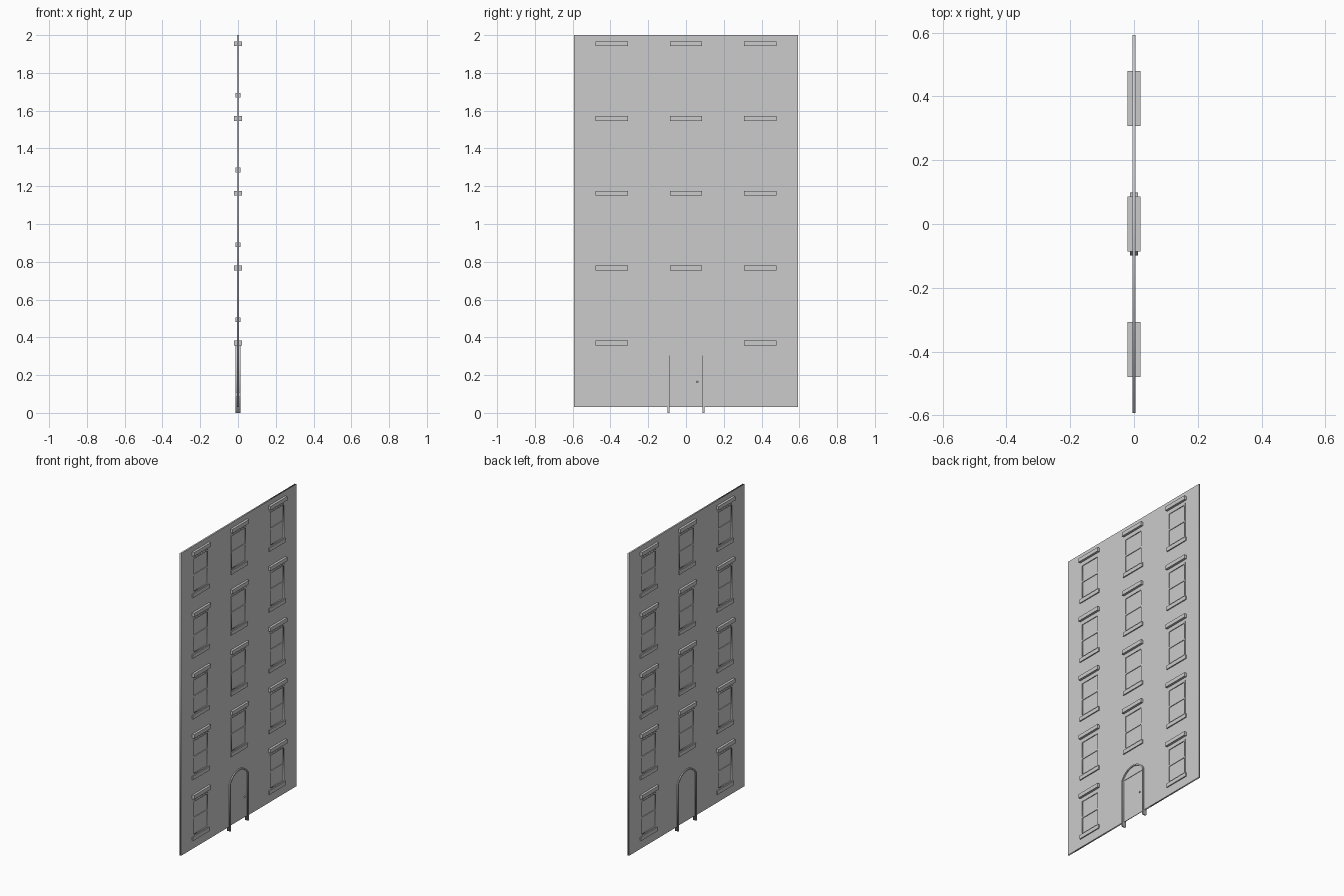
import bpy
from math import sin, cos, pi, asin

if "Cube" in bpy.data.objects:
    bpy.data.objects.remove(bpy.data.objects["Cube"])


def box(name, x, y, z):
    """Box from (min, max) pairs."""
    bpy.ops.mesh.primitive_cube_add(size=1, location=[(a + b) / 2 for a, b in (x, y, z)])
    o = bpy.context.object
    o.name = name
    o.scale = [b - a for a, b in (x, y, z)]
    return o


def plate(name, loops, half):
    """Flat plate in the y-z plane; inner loops become holes."""
    cu = bpy.data.curves.new(name, 'CURVE')
    cu.dimensions = '2D'
    cu.fill_mode = 'BOTH'
    cu.extrude = half
    for pts in loops:
        s = cu.splines.new('POLY')
        s.points.add(len(pts) - 1)
        for p, (y, z) in zip(s.points, pts):
            p.co = (y, z, 0, 1)
        s.use_cyclic_u = True
    o = bpy.data.objects.new(name, cu)
    bpy.context.collection.objects.link(o)
    o.rotation_euler = (pi / 2, 0, pi / 2)
    bpy.ops.object.select_all(action='DESELECT')
    o.select_set(True)
    bpy.context.view_layer.objects.active = o
    bpy.ops.object.convert(target='MESH')
    return bpy.context.object


def rect(y0, y1, z0, z1):
    return [(y0, z0), (y1, z0), (y1, z1), (y0, z1)]


def arch(w, spring, rise, n=14):
    """Segmental arch points, from -w to +w."""
    r = (w * w + rise * rise) / (2 * rise)
    a = asin(w / r)
    return [(r * sin(-a + 2 * a * i / n), spring + rise - r + r * cos(-a + 2 * a * i / n))
            for i in range(n + 1)]


T = 0.005                      # wall half thickness
WY, WH = 0.078, 0.23           # window half width and height
DOOR = 0.088                   # door half width
spots = [(c * 0.393, 0.11 + f * 0.396) for f in range(5) for c in (-1, 0, 1)
         if not (f == 0 and c == 0)]

# wall with a door notch and window holes
outline = ([(-0.593, 0.03), (-DOOR, 0.03)] + arch(DOOR, 0.31, 0.052)
           + [(DOOR, 0.03), (0.593, 0.03), (0.593, 2.0), (-0.593, 2.0)])
plate("wall", [outline] + [rect(y - WY, y + WY, z, z + WH) for y, z in spots], T)

# windows
for y, z in spots:
    top = z + WH
    box("lintel", (-0.02, 0.02), (y - 0.086, y + 0.086), (top + 0.018, top + 0.043))
    box("sill", (-0.012, 0.012), (y - 0.086, y + 0.086), (z - 0.025, z))
    plate("window_frame", [rect(y - WY, y + WY, z, top),
                           rect(y - WY + 0.009, y + WY - 0.009, z + 0.009, top - 0.009)], 0.0065)
    box("window_rail", (-0.0055, 0.0055), (y - WY + 0.009, y + WY - 0.009),
        (z + WH / 2 - 0.005, z + WH / 2 + 0.005))
    box("window_glass", (-0.0015, 0.0015), (y - WY + 0.005, y + WY - 0.005), (z + 0.005, top - 0.005))

# door surround: posts down to the ground and an arched head
plate("door_surround", [[(-0.098, 0)] + arch(0.098, 0.31, 0.06) + [(0.098, 0), (DOOR, 0)]
                        + arch(DOOR, 0.31, 0.052)[::-1] + [(-DOOR, 0)]], 0.012)
# solid panel above the door
plate("door_fanlight", [[(-DOOR, 0.305)] + arch(DOOR, 0.31, 0.052) + [(DOOR, 0.305)]], T)
box("door_leaf", (-0.002, 0.002), (-DOOR, DOOR), (0.03, 0.305))

# door knob
bpy.ops.mesh.primitive_uv_sphere_add(segments=16, ring_count=8, radius=0.005, location=(0.006, 0.06, 0.165))
bpy.context.object.name = "door_knob"
bpy.ops.object.shade_smooth()
